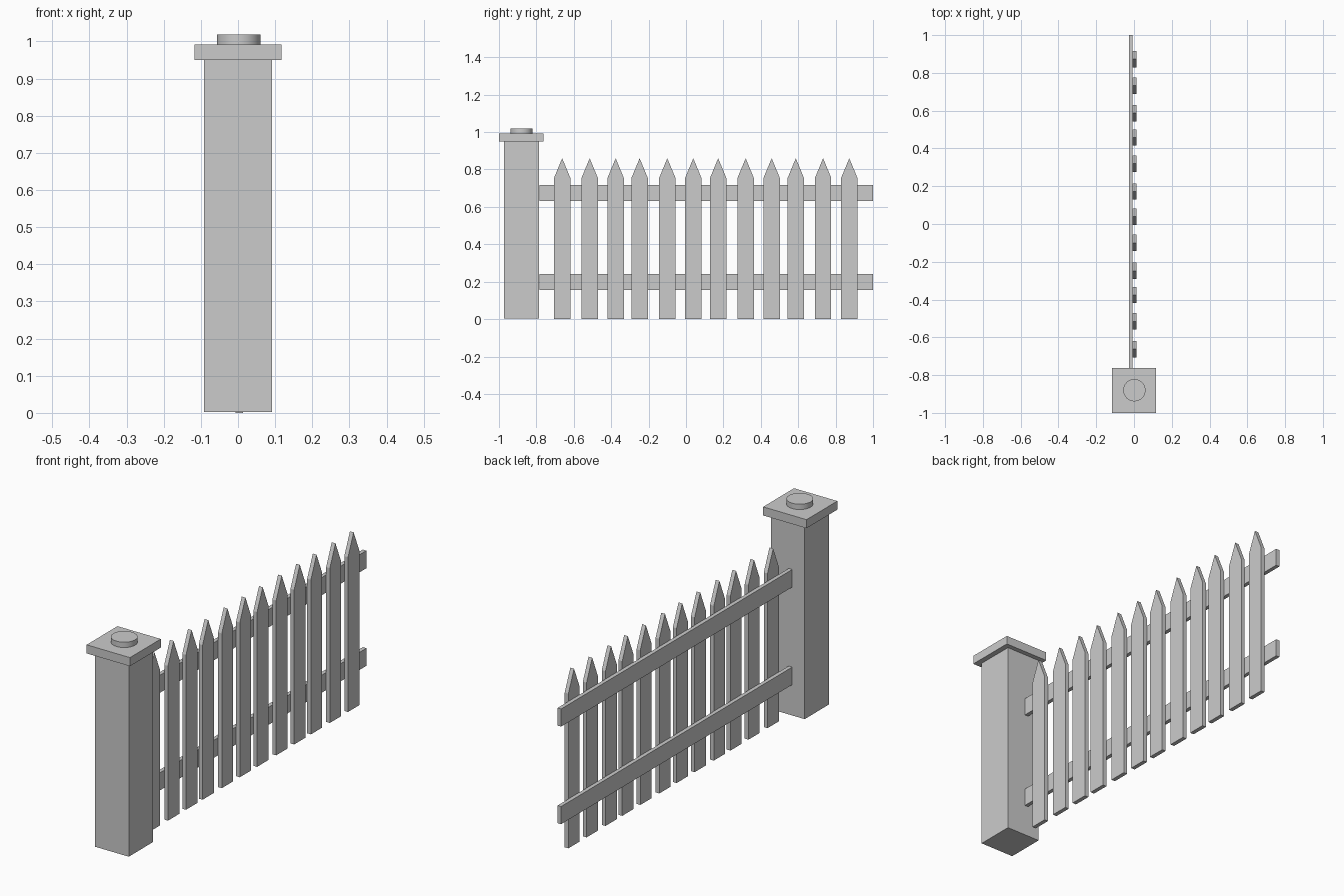
import bpy, bmesh

if "Cube" in bpy.data.objects:
    bpy.data.objects.remove(bpy.data.objects["Cube"])

POST_Y = -0.88


def box(name, x, y, z):
    """Box from (min, max) ranges on each axis."""
    bm = bmesh.new()
    bmesh.ops.create_cube(bm, size=1)
    for v in bm.verts:
        v.co = [r[0] if c < 0 else r[1] for c, r in zip(v.co, (x, y, z))]
    return finish(name, bm)


def finish(name, bm):
    bmesh.ops.recalc_face_normals(bm, faces=bm.faces)
    mesh = bpy.data.meshes.new(name)
    bm.to_mesh(mesh)
    bm.free()
    obj = bpy.data.objects.new(name, mesh)
    bpy.context.collection.objects.link(obj)
    return obj


def picket(name, y, half=0.0435, shoulder=0.755, tip=0.86):
    """Pointed board: a five-sided profile extruded along x."""
    profile = [(-half, 0), (half, 0), (half, shoulder), (0, tip), (-half, shoulder)]
    bm = bmesh.new()
    face = bm.faces.new([bm.verts.new((-0.007, y + py, pz)) for py, pz in profile])
    ext = bmesh.ops.extrude_face_region(bm, geom=[face], use_keep_orig=True)
    verts = [g for g in ext["geom"] if isinstance(g, bmesh.types.BMVert)]
    bmesh.ops.translate(bm, verts=verts, vec=(0.02, 0, 0))
    return finish(name, bm)


# Post with square cap
box("post", (-0.091, 0.091), (-0.972, -0.785), (0.003, 0.95))
box("post_cap", (-0.117, 0.117), (-1.0, -0.762), (0.95, 0.992))

# Round knob on the cap
bpy.ops.mesh.primitive_cylinder_add(vertices=32, radius=0.059, depth=0.026,
                                    location=(0.002, POST_Y, 1.005))
knob = bpy.context.object
knob.name = "cap_knob"
bpy.ops.object.shade_smooth_by_angle()

# Two horizontal rails behind the pickets
for name, z0, z1 in (("lower_rail", 0.155, 0.241), ("upper_rail", 0.631, 0.717)):
    box(name, (-0.026, -0.007), (-0.782, 1.0), (z0, z1))

# Slightly unevenly spaced pickets
picket_y = [-0.662, -0.515, -0.376, -0.248, -0.10, 0.039,
            0.172, 0.319, 0.458, 0.587, 0.733, 0.873]
for i, y in enumerate(picket_y, 1):
    picket(f"picket_{i:02d}", y)
